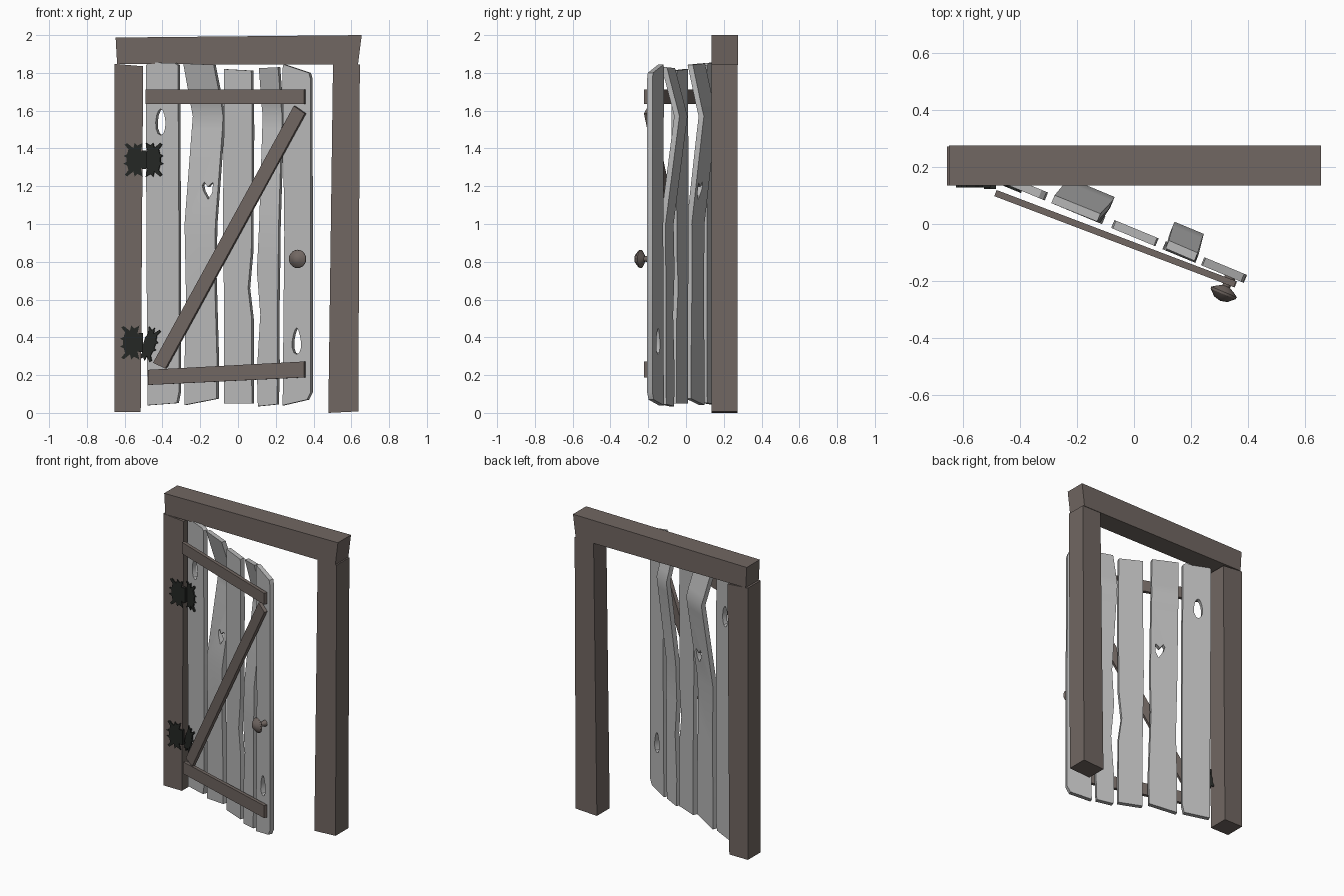
import bpy, bmesh, math
from mathutils import Vector, Matrix

if "Cube" in bpy.data.objects:
    bpy.data.objects.remove(bpy.data.objects["Cube"], do_unlink=True)


def material(name, rgb):
    m = bpy.data.materials.new(name)
    m.use_nodes = True
    m.diffuse_color = (*rgb, 1)
    bsdf = next(n for n in m.node_tree.nodes if n.type == 'BSDF_PRINCIPLED')
    bsdf.inputs["Base Color"].default_value = (*rgb, 1)
    bsdf.inputs["Roughness"].default_value = 0.8
    return m


BROWN = material("dark brown wood", (0.165, 0.135, 0.122))
GREY = material("weathered grey wood", (0.48, 0.48, 0.48))
IRON = material("black iron", (0.018, 0.02, 0.018))


# Surfaces that carry flat outlines: x and z as seen from the front, d is depth
def frame_plane(x, z, d):
    return Vector((x, 0.135 + d, z))


def slanted(offset, slope):
    a = math.atan(slope)
    return lambda x, z, d: Vector((x + d * math.sin(a), offset - slope * x + d * math.cos(a), z))


plank_plane = slanted(-0.047, 0.414)
brace_plane = slanted(-0.0885, 0.38)


def finish(name, bm, mat, smooth=False):
    bmesh.ops.recalc_face_normals(bm, faces=bm.faces)
    me = bpy.data.meshes.new(name)
    bm.to_mesh(me)
    bm.free()
    ob = bpy.data.objects.new(name, me)
    bpy.context.collection.objects.link(ob)
    if mat:
        me.materials.append(mat)
    if smooth:
        bpy.ops.object.select_all(action='DESELECT')
        ob.select_set(True)
        bpy.context.view_layer.objects.active = ob
        bpy.ops.object.shade_smooth_by_angle(angle=math.radians(32))
    return ob


def prism(name, outline, plane, near, far, mat):
    """Outline pushed through from depth near to depth far."""
    bm = bmesh.new()
    front = [bm.verts.new(plane(x, z, near)) for x, z in outline]
    back = [bm.verts.new(plane(x, z, far)) for x, z in outline]
    bm.faces.new(front)
    bm.faces.new(back[::-1])
    n = len(front)
    for i in range(n):
        j = (i + 1) % n
        bm.faces.new((front[i], back[i], back[j], front[j]))
    return finish(name, bm, mat)


def plank(name, rows, bulge=0.0, thick=0.03, hole=None):
    """Rows run top to bottom: left x, left z, right x, right z."""
    def bend(z):
        return bulge * max(0, min((1.85 - z) / 0.28, (z - 1.0) / 0.57))

    bm = bmesh.new()
    rings = []
    for xl, zl, xr, zr in rows:
        corners = ((xl, zl, 0), (xr, zr, 0), (xr, zr, thick), (xl, zl, thick))
        rings.append([bm.verts.new(plank_plane(x, z, d + bend(z))) for x, z, d in corners])
    for a, b in zip(rings, rings[1:]):
        for i in range(4):
            j = (i + 1) % 4
            bm.faces.new((a[i], a[j], b[j], b[i]))
    bm.faces.new(rings[0])
    bm.faces.new(rings[-1][::-1])
    ob = finish(name, bm, GREY)
    if hole:
        cutter = prism(name + "_cutter", hole, plank_plane, -0.05, 0.15, None)
        mod = ob.modifiers.new("hole", 'BOOLEAN')
        mod.operation = 'DIFFERENCE'
        mod.solver = 'EXACT'
        mod.object = cutter
        bpy.context.view_layer.update()
        cut = bpy.data.meshes.new_from_object(ob.evaluated_get(bpy.context.evaluated_depsgraph_get()))
        ob.modifiers.clear()
        ob.data = cut
        bpy.data.objects.remove(cutter, do_unlink=True)
    bpy.ops.object.select_all(action='DESELECT')
    ob.select_set(True)
    bpy.context.view_layer.objects.active = ob
    bpy.ops.object.shade_smooth_by_angle(angle=math.radians(30))
    return ob


def teardrop(cx, cz, w, h, taper):
    angles = [math.tau * i / 12 for i in range(12)]
    return [(cx + w * math.cos(t) * (1 - taper * math.sin(t)), cz + h * math.sin(t)) for t in angles]


# Door frame
prism("left_post", [(-0.655, 0.005), (-0.515, 0.005), (-0.502, 1.835), (-0.655, 1.848)],
      frame_plane, 0, 0.137, BROWN)
prism("right_post", [(0.478, 0), (0.637, 0.008), (0.645, 1.845), (0.503, 1.848)],
      frame_plane, 0, 0.137, BROWN)
prism("lintel", [(-0.64, 1.847), (0.635, 1.843), (0.655, 2.0), (-0.648, 1.987)],
      frame_plane, 0, 0.14, BROWN)

# Door planks, hinge side first
plank("plank_1", [(-0.47, 1.855, -0.335, 1.852), (-0.488, 1.84, -0.318, 1.84),
                  (-0.485, 0.95, -0.313, 0.95), (-0.48, 0.12, -0.313, 0.11),
                  (-0.48, 0.04, -0.325, 0.052)],
      hole=teardrop(-0.41, 1.54, 0.026, 0.07, 0.15))
heart = [(-0.17, 1.195), (-0.19, 1.222), (-0.2, 1.205), (-0.192, 1.175), (-0.165, 1.13),
         (-0.145, 1.165), (-0.143, 1.22), (-0.155, 1.212)]
plank("plank_2", [(-0.29, 1.85, -0.13, 1.843), (-0.273, 1.63, -0.11, 1.63), (-0.268, 1.57, -0.108, 1.57),
                  (-0.27, 1.5, -0.108, 1.5), (-0.283, 1.0, -0.12, 1.0), (-0.275, 0.6, -0.125, 0.75),
                  (-0.282, 0.3, -0.112, 0.3), (-0.282, 0.042, -0.113, 0.075)],
      bulge=0.075, hole=heart)
plank("plank_3", [(-0.075, 1.82, 0.07, 1.812), (-0.075, 1.5, 0.075, 1.5), (-0.08, 1.0, 0.07, 0.85),
                  (-0.075, 0.66, 0.053, 0.66), (-0.073, 0.5, 0.072, 0.5), (-0.073, 0.05, 0.073, 0.05)])
plank("plank_4", [(0.108, 1.825, 0.21, 1.83), (0.102, 1.63, 0.205, 1.63), (0.102, 1.57, 0.205, 1.57),
                  (0.103, 1.5, 0.206, 1.5), (0.112, 1.0, 0.215, 1.0), (0.1, 0.75, 0.212, 0.75),
                  (0.118, 0.52, 0.208, 0.5), (0.1, 0.22, 0.21, 0.22), (0.105, 0.035, 0.205, 0.045)],
      bulge=0.075)
plank("plank_5", [(0.24, 1.845, 0.375, 1.8), (0.235, 1.82, 0.383, 1.77), (0.245, 0.95, 0.385, 0.95),
                  (0.237, 0.1, 0.385, 0.11), (0.235, 0.04, 0.365, 0.07)],
      hole=teardrop(0.31, 0.38, 0.023, 0.07, 0.35))

# Braces on the front of the door
prism("top_brace", [(-0.49, 1.635), (0.35, 1.635), (0.35, 1.712), (-0.49, 1.712)],
      brace_plane, 0, 0.023, BROWN)
prism("bottom_brace", [(-0.477, 0.148), (0.35, 0.188), (0.35, 0.272), (-0.477, 0.228)],
      brace_plane, 0, 0.023, BROWN)
prism("diagonal_brace", [(-0.45, 0.265), (-0.385, 0.235), (0.353, 1.585), (0.295, 1.625)],
      brace_plane, 0, 0.023, BROWN)

# Door knob, a lathed profile set square to the door
bm = bmesh.new()
profile = [(0, 0), (0.02, 0), (0.014, 0.035), (0.034, 0.046), (0.049, 0.056),
           (0.047, 0.064), (0.025, 0.084), (0, 0.09)]
verts = [bm.verts.new((r, 0, h)) for r, h in profile]
edges = [bm.edges.new(pair) for pair in zip(verts, verts[1:])]
bmesh.ops.spin(bm, geom=verts + edges, cent=(0, 0, 0), axis=(0, 0, 1),
               angle=math.tau, steps=20)
bmesh.ops.remove_doubles(bm, verts=bm.verts, dist=0.0005)
out = plank_plane(0, 0, -1) - plank_plane(0, 0, 0)
turn = out.to_track_quat('Z', 'Y').to_matrix().to_4x4()
bmesh.ops.transform(bm, matrix=Matrix.Translation(plank_plane(0.337, 0.815, 0)) @ turn, verts=bm.verts)
finish("door_knob", bm, BROWN, smooth=True)


# Hinges with jagged wing-shaped leaves
half = [(0, 0.03), (0.012, 0.05), (0.002, 0.09), (0.03, 0.075), (0.045, 0.09), (0.052, 0.062),
        (0.085, 0.088), (0.098, 0.08), (0.078, 0.055), (0.085, 0.03), (0.105, 0.02), (0.088, 0.012)]
wing = half + [(x, -z) for x, z in reversed(half)]


def leaf(name, x0, z0, sx, tilt, plane, near, far):
    c, s = math.cos(tilt), math.sin(tilt)
    pts = [(x0 + sx * x * c + z * s, z0 - sx * x * s + z * c) for x, z in wing]
    prism(name, pts, plane, near, far, IRON)


for level, z, tilt in (("upper", 1.34, 0), ("lower", 0.372, 0.3)):
    shift = 0.018 if tilt else 0
    leaf(level + "_hinge_post_leaf", -0.502 - shift, z, -1, 0, frame_plane, -0.007, 0.001)
    leaf(level + "_hinge_door_leaf", -0.488 - shift / 2, z, 0.9 - 2 * tilt / 3, tilt,
         plank_plane, -0.008, 0.001)
    pin = [(-0.508, z - 0.05), (-0.484, z - 0.05), (-0.484, z + 0.05), (-0.508, z + 0.05)]
    prism(level + "_hinge_pin", [(x - shift, h) for x, h in pin], frame_plane, -0.012, 0.008, IRON)
